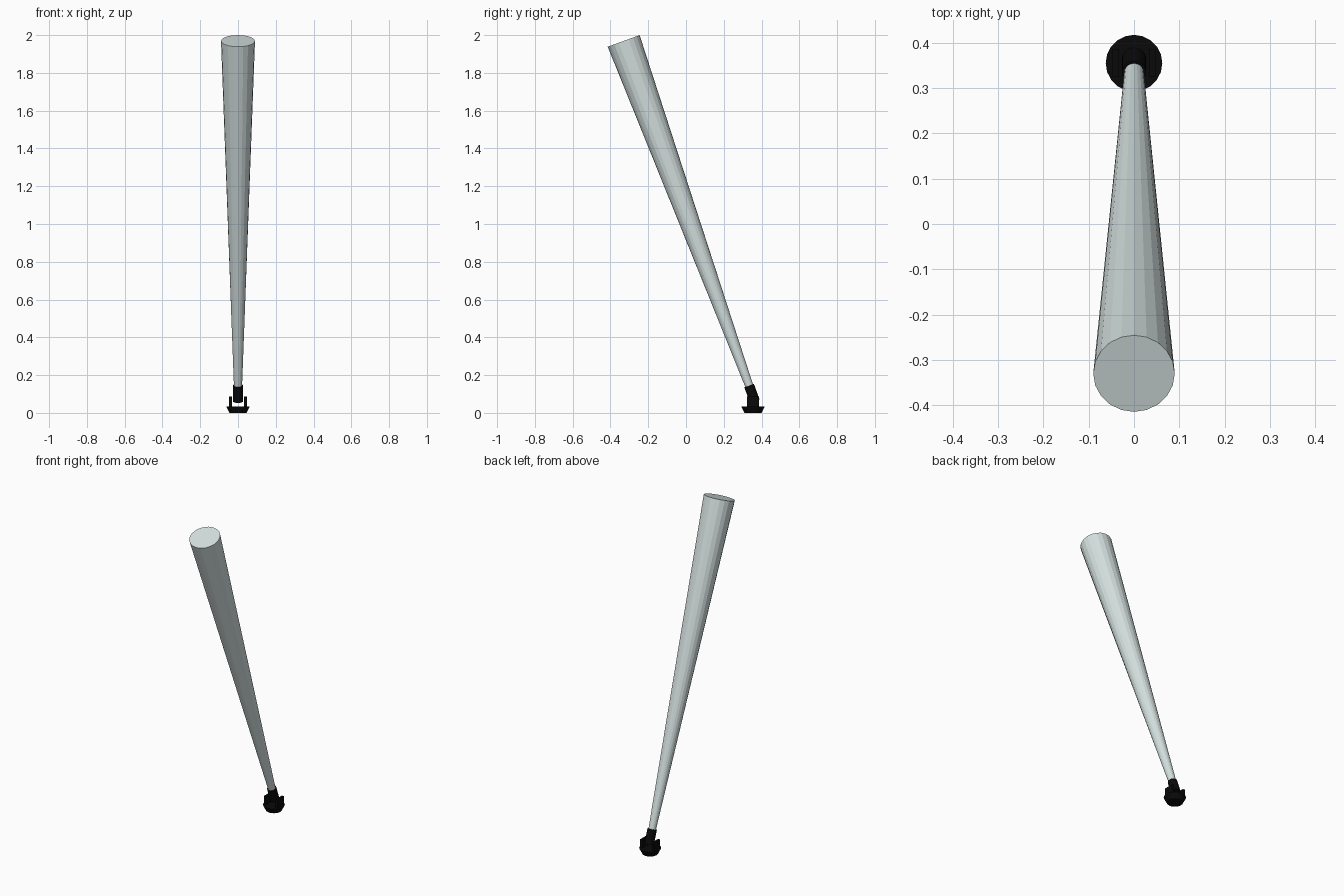
import bpy, bmesh, math
from mathutils import Matrix, Vector

cube = bpy.data.objects.get("Cube")
if cube:
    bpy.data.objects.remove(cube, do_unlink=True)


def material(name, rgb):
    m = bpy.data.materials.new(name)
    m.use_nodes = True
    m.diffuse_color = (*rgb, 1)
    m.node_tree.nodes["Principled BSDF"].inputs["Base Color"].default_value = (*rgb, 1)
    return m


BLACK = material("matte black", (0.003, 0.003, 0.003))
PALE = material("pale light", (0.66, 0.75, 0.74))

BASE_Y = 0.355
PIVOT = Vector((0, BASE_Y, 0.087))
TILT = Matrix.Translation(PIVOT) @ Matrix.Rotation(math.radians(20), 4, 'X')


def finish(name, bm, mat):
    bmesh.ops.recalc_face_normals(bm, faces=bm.faces)
    mesh = bpy.data.meshes.new(name)
    bm.to_mesh(mesh)
    bm.free()
    mesh.materials.append(mat)
    ob = bpy.data.objects.new(name, mesh)
    bpy.context.collection.objects.link(ob)
    return ob


def frustum(name, r1, r2, z1, z2, sides, matrix, mat):
    """Capped cone section along the local z axis."""
    bm = bmesh.new()
    bmesh.ops.create_cone(bm, cap_ends=True, segments=sides, radius1=r1, radius2=r2,
                          depth=z2 - z1, matrix=matrix @ Matrix.Translation((0, 0, (z1 + z2) / 2)))
    return finish(name, bm, mat)


def box(name, lo, hi, mat):
    lo, hi = Vector(lo), Vector(hi)
    bm = bmesh.new()
    bmesh.ops.create_cube(bm, size=1, matrix=Matrix.Translation((lo + hi) / 2)
                          @ Matrix.Diagonal((*(hi - lo), 1)))
    return finish(name, bm, mat)


# Flared round foot
frustum("base", 0.045, 0.0625, 0, 0.034, 20, Matrix.Translation((0, BASE_Y, 0)), BLACK)

# Two yoke arms either side of the lamp
for side, s in (("left", 1), ("right", -1)):
    xs = sorted((s * 0.033, s * 0.047))
    box(side + "_arm", (xs[0], BASE_Y - 0.031, 0.03), (xs[1], BASE_Y + 0.031, 0.087), BLACK)

# Tilted lamp barrel and the light beam leaving it
frustum("lamp_head", 0.027, 0.027, -0.027, 0.061, 20, TILT, BLACK)
frustum("light_beam", 0.0215, 0.09, 0.058, 2.003, 20, TILT, PALE)
